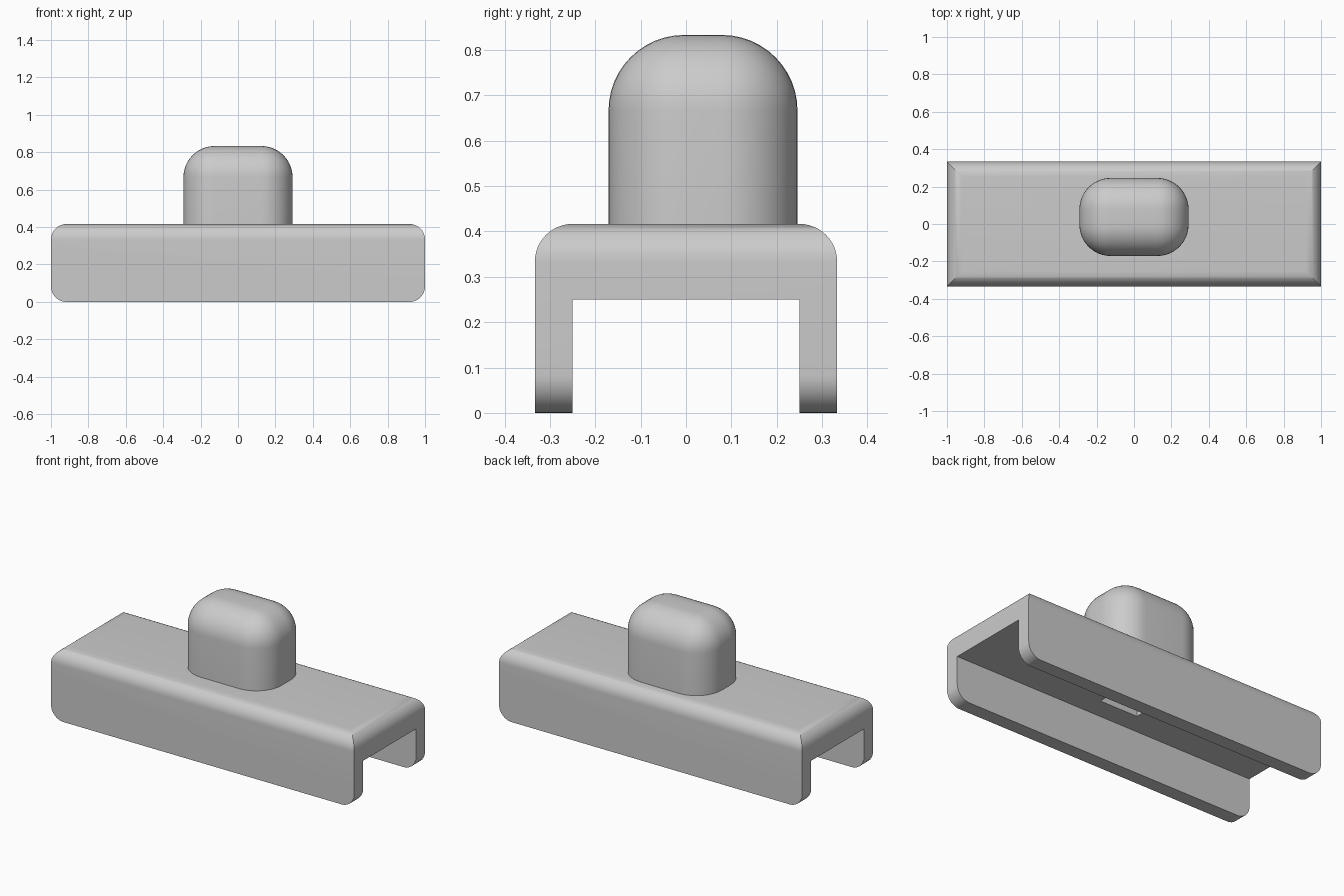
import bpy, bmesh, math

cube = bpy.data.objects.get("Cube")
if cube:
    bpy.data.objects.remove(cube, do_unlink=True)

U = 1 / 12            # wall thickness, the base unit of the whole part
TOP = 5 * U           # height of the rail
KNOB_Y = 0.0375       # the knob sits slightly behind the middle

grey = bpy.data.materials.new("light grey")
grey.use_nodes = True
grey.diffuse_color = (0.6, 0.6, 0.6, 1)
grey.node_tree.nodes["Principled BSDF"].inputs["Base Color"].default_value = grey.diffuse_color


def make_object(name, bm):
    bmesh.ops.recalc_face_normals(bm, faces=bm.faces)
    mesh = bpy.data.meshes.new(name)
    bm.to_mesh(mesh)
    bm.free()
    mesh.materials.append(grey)
    obj = bpy.data.objects.new(name, mesh)
    bpy.context.collection.objects.link(obj)
    return obj


def arc(cx, cz, r, start, steps=12):
    """Quarter circle, counter-clockwise from the start angle in degrees."""
    angles = [math.radians(start + 90 * i / steps) for i in range(steps + 1)]
    return [(cx + r * math.cos(a), cz + r * math.sin(a)) for a in angles]


def extrude(name, profile, axis, half):
    """Prism from a profile of (horizontal, z) points along x or y."""
    bm = bmesh.new()
    put = (lambda d, h, z: (d, h, z)) if axis == "x" else (lambda d, h, z: (h, d, z))
    face = bm.faces.new([bm.verts.new(put(-half, h, z)) for h, z in profile])
    out = bmesh.ops.extrude_face_region(bm, geom=[face])
    moved = [v for v in out["geom"] if isinstance(v, bmesh.types.BMVert)]
    bmesh.ops.translate(bm, verts=moved, vec=put(2 * half, 0, 0))
    return make_object(name, bm)


def box(bm, lo, hi):
    bmesh.ops.create_cube(bm, size=1)
    for v in bm.verts:
        v.co = [a + (b - a) * (c + 0.5) for a, b, c in zip(lo, hi, v.co)]


def boolean(obj, cutter, operation):
    mod = obj.modifiers.new("cut", "BOOLEAN")
    mod.object, mod.operation, mod.solver = cutter, operation, "EXACT"
    bpy.context.view_layer.objects.active = obj
    bpy.ops.object.modifier_apply(modifier=mod.name)


# Rail: channel section with rounded shoulders
w, inner = 4 * U, 3 * U
section = [(-inner, 0), (-inner, inner), (inner, inner), (inner, 0), (w, 0)]
section += arc(w - U, TOP - U, U, 0) + arc(U - w, TOP - U, U, 90) + [(-w, 0)]
rail = extrude("channel_rail", section, "x", 1)

# Round the rail ends, as seen along y
outline = arc(1 - U, U, U, 270) + arc(1 - U, TOP - U, U, 0)
outline += arc(U - 1, TOP - U, U, 90) + arc(U - 1, U, U, 180)
end_shape = extrude("end_rounding_cutter", outline, "y", 0.5)
boolean(rail, end_shape, "INTERSECT")

# Knob: box with every edge rounded except around its foot
bm = bmesh.new()
box(bm, (-3.5 * U, KNOB_Y - 2.5 * U, TOP), (3.5 * U, KNOB_Y + 2.5 * U, 2 * TOP))
edges = [e for e in bm.edges if max(v.co.z for v in e.verts) > TOP + U]
bmesh.ops.bevel(bm, geom=edges, offset=2 * U, offset_type="OFFSET", segments=12,
                profile=0.5, affect="EDGES", clamp_overlap=False)
knob = make_object("knob", bm)

# Square pocket running from the channel ceiling up into the knob
bm = bmesh.new()
box(bm, (-1.5 * U, -1.5 * U, 2 * U), (1.5 * U, 1.5 * U, 8 * U))
pocket = make_object("pocket_cutter", bm)
for part in (rail, knob):
    boolean(part, pocket, "DIFFERENCE")

for cutter in (end_shape, pocket):
    bpy.data.objects.remove(cutter, do_unlink=True)

# Smooth the rounded edges, keep the corners crisp
bpy.ops.object.select_all(action="DESELECT")
for part in (rail, knob):
    part.select_set(True)
bpy.context.view_layer.objects.active = rail
bpy.ops.object.shade_smooth_by_angle(angle=math.radians(30))
